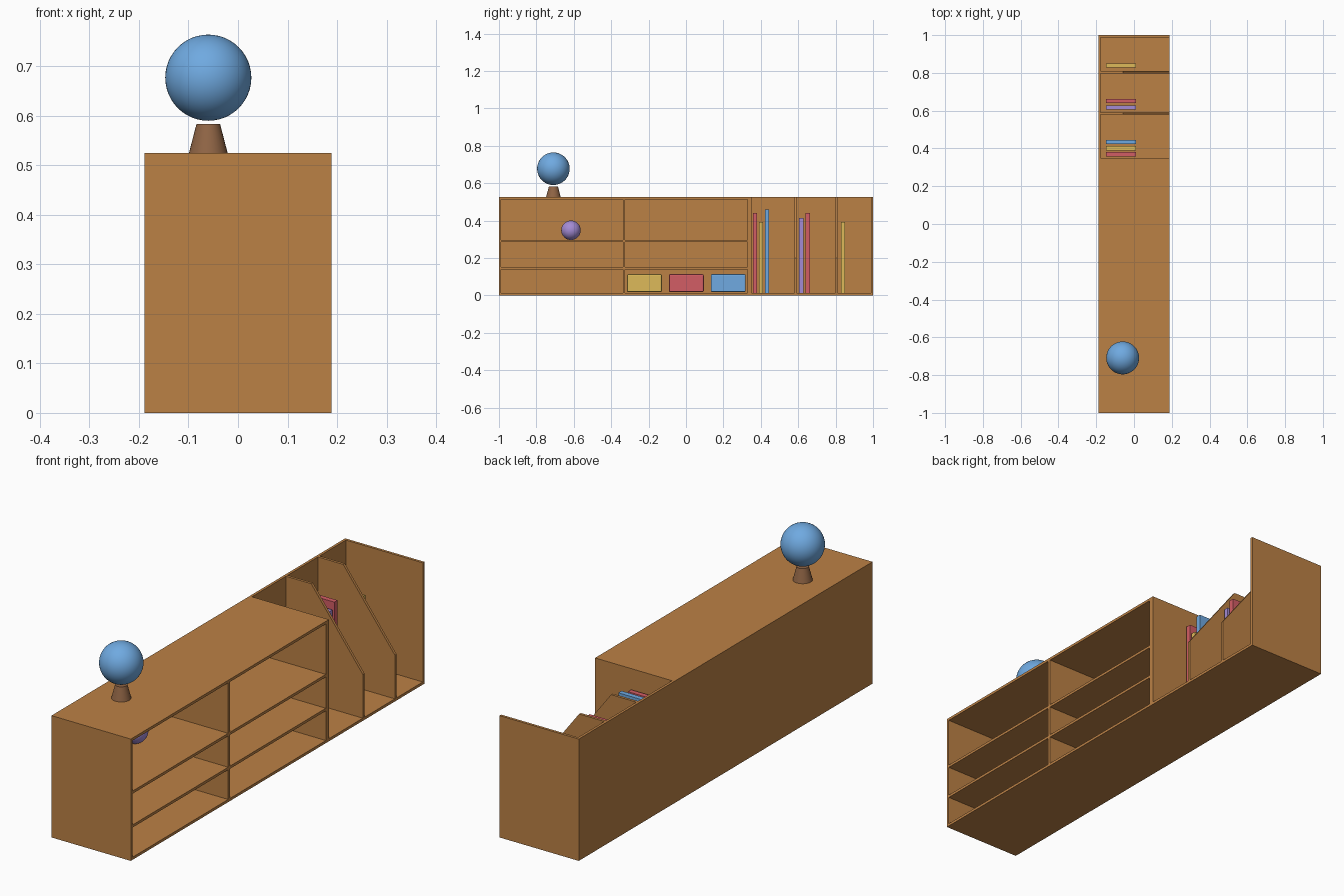
import bpy, bmesh, math

if "Cube" in bpy.data.objects:
    bpy.data.objects.remove(bpy.data.objects["Cube"])

# Colours
def make_material(name, rgb):
    m = bpy.data.materials.new(name)
    m.diffuse_color = (*rgb, 1)
    m.use_nodes = True
    m.node_tree.nodes["Principled BSDF"].inputs["Base Color"].default_value = m.diffuse_color
    return m

WOOD = make_material("wood", (0.50, 0.22, 0.06))
BROWN = make_material("dark_wood", (0.28, 0.13, 0.06))
BLUE = make_material("blue", (0.16, 0.40, 0.75))
RED = make_material("red", (0.65, 0.11, 0.13))
YELLOW = make_material("yellow", (0.73, 0.49, 0.10))
PURPLE = make_material("purple", (0.37, 0.26, 0.66))


def box(name, x, y, z, mat, bevel=0):
    """Box spanning the given (low, high) ranges."""
    lo, size = (x[0], y[0], z[0]), (x[1] - x[0], y[1] - y[0], z[1] - z[0])
    bm = bmesh.new()
    bmesh.ops.create_cube(bm, size=1)
    for v in bm.verts:
        v.co = [lo[i] + (v.co[i] + 0.5) * size[i] for i in range(3)]
    me = bpy.data.meshes.new(name)
    bm.to_mesh(me)
    bm.free()
    ob = bpy.data.objects.new(name, me)
    bpy.context.collection.objects.link(ob)
    me.materials.append(mat)
    if bevel:
        mod = ob.modifiers.new("rounded_edges", 'BEVEL')
        mod.width, mod.segments = bevel, 2
    return ob


def ball(name, loc, r, mat):
    bpy.ops.mesh.primitive_uv_sphere_add(segments=48, ring_count=24, radius=r, location=loc)
    ob = bpy.context.object
    ob.name = name
    ob.data.materials.append(mat)
    bpy.ops.object.shade_smooth()


def slanted_divider(name, y0, y1):
    """Upright board with its front top corner cut away."""
    pts = [(INNER, T), (FRONT, T), (FRONT, 0.20), (-0.057, H), (INNER, H)]
    bm = bmesh.new()
    face = bm.faces.new([bm.verts.new((x, y0, z)) for x, z in pts])
    ext = bmesh.ops.extrude_face_region(bm, geom=[face])
    bmesh.ops.translate(bm, vec=(0, y1 - y0, 0),
                        verts=[g for g in ext["geom"] if isinstance(g, bmesh.types.BMVert)])
    bmesh.ops.recalc_face_normals(bm, faces=bm.faces)
    me = bpy.data.meshes.new(name)
    bm.to_mesh(me)
    bm.free()
    me.materials.append(WOOD)
    bpy.context.collection.objects.link(bpy.data.objects.new(name, me))


T, H = 0.0115, 0.525             # board thickness, overall height
BACK, FRONT = -0.189, 0.189
INNER = BACK + T
UNDER = H - T
MID, OPEN = 0.328, 0.34          # right divider, start of the open section
DEPTH = (INNER, FRONT)

# Carcass
box("bottom_board", (BACK, FRONT), (-1, 1), (0, T), WOOD)
box("top_board", (BACK, FRONT), (-1, OPEN), (UNDER, H), WOOD)
box("back_panel", (BACK, INNER), (-1, OPEN), (T, UNDER), WOOD)
box("open_back_panel", (BACK, INNER), (OPEN, 1), (T, H), WOOD)
box("left_end_panel", DEPTH, (-1, -1 + T), (T, UNDER), WOOD)
box("right_end_panel", DEPTH, (1 - T, 1), (T, H), WOOD)
box("middle_divider", DEPTH, (-0.337, -0.3255), (T, UNDER), WOOD)
box("right_divider", DEPTH, (MID, OPEN), (T, UNDER), WOOD)
box("open_side_panel", DEPTH, (OPEN, 0.349), (T, H), WOOD)

# Two shelves in each closed bay
for side, y in (("left", (-1 + T, -0.337)), ("right", (-0.3255, MID))):
    for level, z in (("lower", 0.139), ("upper", 0.285)):
        box(f"{side}_{level}_shelf", DEPTH, y, (z, z + T), WOOD)

# Slanted dividers of the open section
slanted_divider("slanted_divider_1", 0.580, 0.5915)
slanted_divider("slanted_divider_2", 0.798, 0.8095)

# Books: centre y, top z, colour
books = [(0.369, 0.439, RED), (0.401, 0.391, YELLOW), (0.434, 0.459, BLUE),
         (0.616, 0.413, PURPLE), (0.651, 0.441, RED), (0.840, 0.391, YELLOW)]
for i, (y, top, mat) in enumerate(books):
    box(f"book_{i + 1}", (-0.149, 0.011), (y - 0.011, y + 0.011), (T, top), mat)

# Storage boxes on the bottom of the right bay
for i, (y, mat) in enumerate([(-0.222, YELLOW), (0.002, RED), (0.226, BLUE)]):
    box(f"storage_box_{i + 1}", (-0.16, 0.03), (y - 0.093, y + 0.093), (0.018, 0.113), mat, 0.006)

# Ball on the upper left shelf
ball("toy_ball", (-0.06, -0.615, 0.348), 0.052, PURPLE)

# Globe on its stand
bpy.ops.mesh.primitive_cone_add(vertices=32, radius1=0.039, radius2=0.024, depth=0.058,
                                location=(-0.06, -0.709, H + 0.029))
stand = bpy.context.object
stand.name = "globe_stand"
stand.data.materials.append(BROWN)
bpy.ops.object.shade_smooth_by_angle(angle=math.radians(35))
ball("globe", (-0.06, -0.709, 0.677), 0.087, BLUE)
